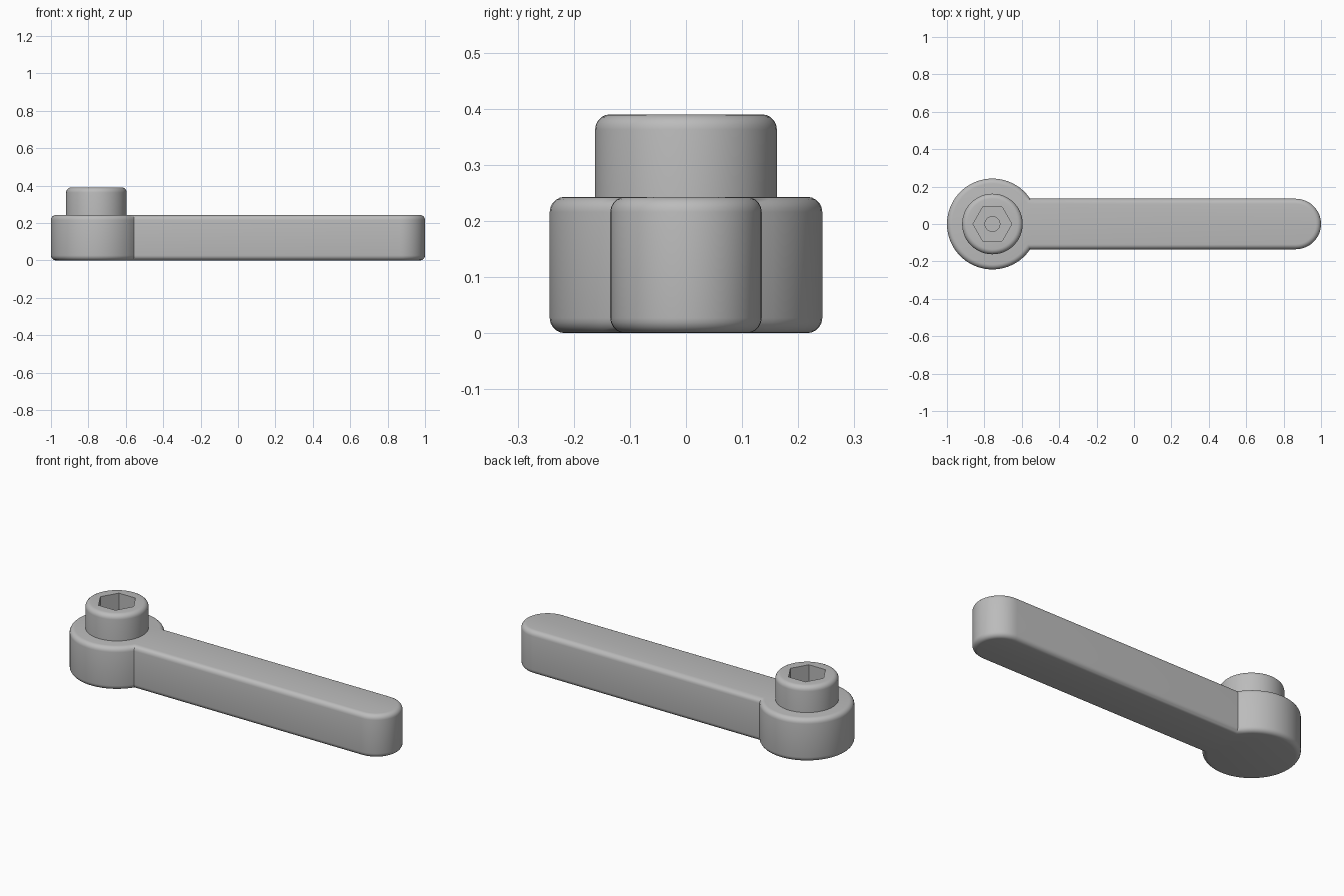
import bpy, bmesh
from math import pi, sin, cos, asin, sqrt

cube = bpy.data.objects.get("Cube")
if cube:
    bpy.data.objects.remove(cube, do_unlink=True)

HUB_X, HUB_R = -0.757, 0.243
TIP_X, ARM_R = 0.865, 0.135
HEIGHT, HEAD_R, HEAD_TOP = 0.243, 0.162, 0.39
FILLET = 0.027

steel = bpy.data.materials.new("grey steel")
steel.use_nodes = True
grey = (0.5, 0.5, 0.5, 1)
steel.diffuse_color = grey
steel.node_tree.nodes["Principled BSDF"].inputs["Base Color"].default_value = grey


def arc(cx, r, start, end, n):
    steps = [start + (end - start) * i / n for i in range(n + 1)]
    return [(cx + r * cos(a), r * sin(a)) for a in steps]


def rounded_prism(name, outline, z0, z1, round_bottom):
    """Extrude an outline and round its rims."""
    bm = bmesh.new()
    base = bm.faces.new([bm.verts.new((x, y, z0)) for x, y in outline])
    out = bmesh.ops.extrude_face_region(bm, geom=[base], use_keep_orig=True)
    top = [v for v in out["geom"] if isinstance(v, bmesh.types.BMVert)]
    bmesh.ops.translate(bm, verts=top, vec=(0, 0, z1 - z0))
    bmesh.ops.recalc_face_normals(bm, faces=bm.faces)
    levels = [z1, z0] if round_bottom else [z1]
    rims = [e for e in bm.edges
            if any(all(abs(v.co.z - z) < 1e-5 for v in e.verts) for z in levels)]
    bmesh.ops.bevel(bm, geom=rims, offset=FILLET, segments=5, profile=0.5, affect='EDGES')
    mesh = bpy.data.meshes.new(name)
    bm.to_mesh(mesh)
    bm.free()
    mesh.materials.append(steel)
    obj = bpy.data.objects.new(name, mesh)
    bpy.context.collection.objects.link(obj)
    return obj


def cut(obj, sides, radius, z0, z1):
    """Sink a prism-shaped hole into the screw head."""
    bpy.ops.mesh.primitive_cylinder_add(
        vertices=sides, radius=radius, depth=z1 - z0,
        location=(HUB_X, 0, (z0 + z1) / 2), rotation=(0, 0, pi / 6))
    cutter = bpy.context.object
    cutter.hide_render = True
    cutter.data.materials.append(steel)
    mod = obj.modifiers.new("socket", 'BOOLEAN')
    mod.operation, mod.solver, mod.object = 'DIFFERENCE', 'EXACT', cutter
    activate(obj)
    bpy.ops.object.modifier_apply(modifier=mod.name)
    bpy.data.objects.remove(cutter, do_unlink=True)


def activate(obj):
    bpy.ops.object.select_all(action='DESELECT')
    obj.select_set(True)
    bpy.context.view_layer.objects.active = obj


# Lever body: round hub and straight arm with a round tip in one outline
meet = asin(ARM_R / HUB_R)
outline = arc(TIP_X, ARM_R, -pi / 2, pi / 2, 24) + arc(HUB_X, HUB_R, meet, 2 * pi - meet, 48)
body = rounded_prism("lever_body", outline, 0, HEIGHT, True)

# Screw head standing on the hub, with a hexagonal socket and centre bore
head = rounded_prism("screw_head", arc(HUB_X, HEAD_R, 0, 2 * pi, 48)[:-1],
                     HEIGHT - 0.03, HEAD_TOP, False)
cut(head, 6, 0.104, HEAD_TOP - 0.1, HEAD_TOP + 0.1)
cut(head, 24, 0.04, HEAD_TOP - 0.12, HEAD_TOP + 0.1)

for obj in (body, head):
    activate(obj)
    bpy.ops.object.shade_smooth_by_angle(angle=pi / 6)
